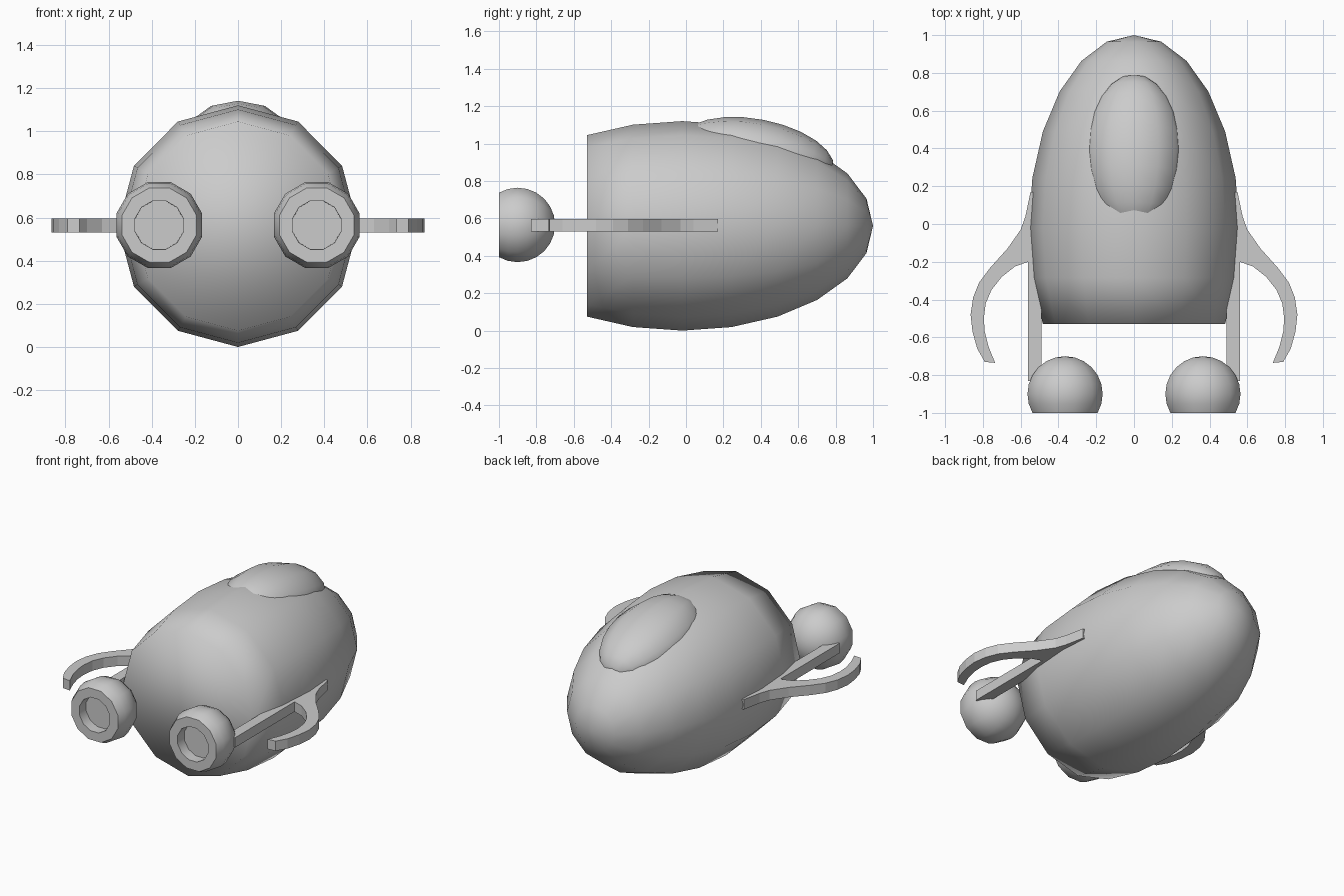
import bpy
import bmesh
from math import radians
from mathutils import Matrix

if "Cube" in bpy.data.objects:
    bpy.data.objects.remove(bpy.data.objects["Cube"], do_unlink=True)

AXIS_Z = 0.56

grey = bpy.data.materials.new("plain grey")
grey.use_nodes = True
grey.diffuse_color = (0.6, 0.6, 0.6, 1)
grey.node_tree.nodes["Principled BSDF"].inputs["Base Color"].default_value = (0.6, 0.6, 0.6, 1)


def make_object(name, bm, mirrored=False):
    bmesh.ops.recalc_face_normals(bm, faces=bm.faces)
    mesh = bpy.data.meshes.new(name)
    bm.to_mesh(mesh)
    bm.free()
    mesh.materials.append(grey)
    obj = bpy.data.objects.new(name, mesh)
    bpy.context.collection.objects.link(obj)
    if mirrored:
        obj.modifiers.new("mirror", 'MIRROR').use_axis = (True, False, False)
    return obj


def make_ellipsoid(center, size, tilt=0, roll=0, cut=False):
    """Twelve-sided ellipsoid with its pole on +y, optionally cut flat at the front."""
    bm = bmesh.new()
    bmesh.ops.create_uvsphere(bm, u_segments=12, v_segments=12, radius=1)
    cap = None
    if cut:
        front = [v for v in bm.verts if v.co.z < -0.55]
        bmesh.ops.delete(bm, geom=front, context='VERTS')
        rim = [e for e in bm.edges if e.is_boundary]
        cap = bmesh.ops.contextual_create(bm, geom=rim)["faces"][0]
    matrix = (Matrix.Translation(center) @ Matrix.Rotation(radians(tilt), 4, 'X')
              @ Matrix.Diagonal((*size, 1))
              @ Matrix.Rotation(radians(-90), 4, 'X') @ Matrix.Rotation(radians(roll), 4, 'Z'))
    bmesh.ops.transform(bm, matrix=matrix, verts=bm.verts)
    bmesh.ops.recalc_face_normals(bm, faces=bm.faces)
    return bm, cap


def shade_smooth(obj, angle):
    bpy.ops.object.select_all(action='DESELECT')
    obj.select_set(True)
    bpy.context.view_layer.objects.active = obj
    bpy.ops.object.shade_smooth_by_angle(angle=radians(angle))


# Main hull, smooth even across the flat front
bm, _ = make_ellipsoid((0, -0.02, AXIS_Z), (0.557, 1.02, 0.56), cut=True)
shade_smooth(make_object("hull", bm), 180)

# Canopy sunk into the top of the hull
bm, _ = make_ellipsoid((0, 0.38, 0.94), (0.26, 0.418, 0.19), tilt=-11)
shade_smooth(make_object("canopy", bm), 180)

# Round pods with a recessed front opening
bm, cap = make_ellipsoid((0.365, -0.9, AXIS_Z + 0.005), (0.206, 0.2, 0.206), roll=15, cut=True)
bmesh.ops.inset_individual(bm, faces=[cap], thickness=0.06, use_even_offset=True)
bmesh.ops.inset_individual(bm, faces=[cap], thickness=0.001, depth=-0.07)
shade_smooth(make_object("front_pods", bm, mirrored=True), 40)

# Flat side arms: curved claw outside, straight strut to the pod
outline = [
    (0.49, 0.17), (0.548, 0.17), (0.575, 0.04), (0.60, -0.03), (0.67, -0.13),
    (0.76, -0.23), (0.82, -0.31), (0.852, -0.39), (0.865, -0.48), (0.855, -0.57),
    (0.83, -0.66), (0.79, -0.73), (0.735, -0.735), (0.77, -0.65), (0.79, -0.57),
    (0.795, -0.5), (0.785, -0.42), (0.755, -0.35), (0.70, -0.28), (0.63, -0.225),
    (0.56, -0.20), (0.56, -0.83), (0.49, -0.83)]
bm = bmesh.new()
face = bm.faces.new([bm.verts.new((x, y, AXIS_Z - 0.03)) for x, y in outline])
top = bmesh.ops.extrude_face_region(bm, geom=[face], use_keep_orig=True)["geom"]
raised = [g for g in top if isinstance(g, bmesh.types.BMVert)]
bmesh.ops.translate(bm, verts=raised, vec=(0, 0, 0.066))
make_object("side_arms", bm, mirrored=True)
